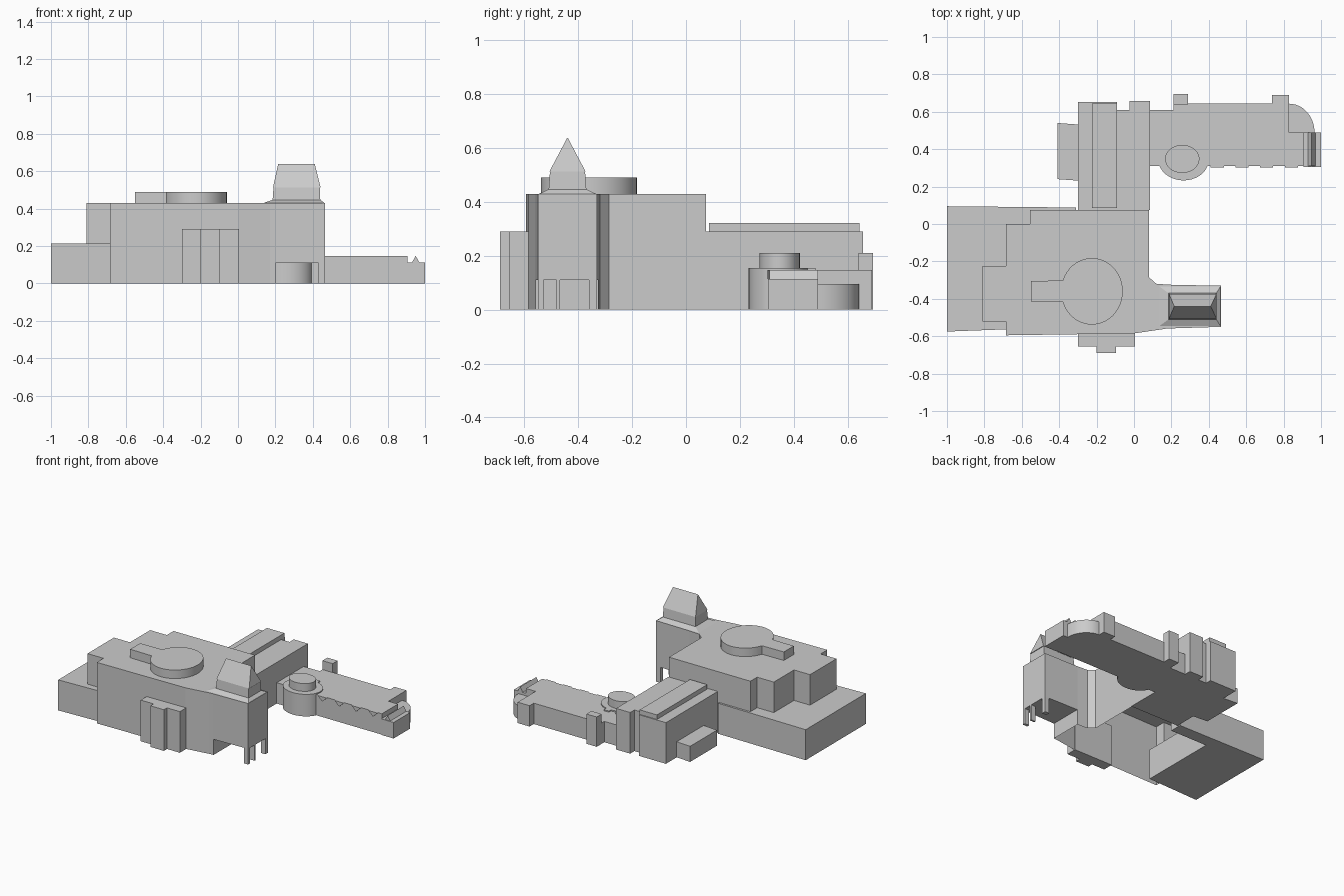
import bpy, bmesh, math


def make(name, verts, faces, smooth=False):
    me = bpy.data.meshes.new(name)
    me.from_pydata(verts, [], faces)
    bm = bmesh.new()
    bm.from_mesh(me)
    bmesh.ops.recalc_face_normals(bm, faces=bm.faces[:])
    bm.to_mesh(me)
    bm.free()
    ob = bpy.data.objects.new(name, me)
    bpy.context.collection.objects.link(ob)
    if smooth:
        bpy.ops.object.select_all(action='DESELECT')
        bpy.context.view_layer.objects.active = ob
        ob.select_set(True)
        bpy.ops.object.shade_smooth_by_angle(angle=math.radians(30))
    return ob


def loft(name, rings, bottom=True, smooth=False):
    # stack of matching closed outlines joined by side walls
    n = len(rings[0])
    verts = [p for r in rings for p in r]
    faces = [(k * n + i, k * n + (i + 1) % n, (k + 1) * n + (i + 1) % n, (k + 1) * n + i)
             for k in range(len(rings) - 1) for i in range(n)]
    faces.append(tuple(range(len(verts) - n, len(verts))))
    if bottom:
        faces.append(tuple(range(n)))
    return make(name, verts, faces, smooth)


def prism(name, pts, z0, z1, bottom=True, smooth=False):
    return loft(name, [[(x, y, z) for x, y in pts] for z in (z0, z1)], bottom, smooth)


def rect(x0, x1, y0, y1):
    return [(x0, y0), (x1, y0), (x1, y1), (x0, y1)]


def box(name, x0, x1, y0, y1, z0, z1):
    return prism(name, rect(x0, x1, y0, y1), z0, z1)


def arc(cx, cy, rx, ry, a0, a1, n):
    return [(cx + rx * math.cos(math.radians(a0 + (a1 - a0) * i / n)),
             cy + ry * math.sin(math.radians(a0 + (a1 - a0) * i / n))) for i in range(n + 1)]


# low side hall
prism("side_hall", [(-1, -0.575), (-0.6, -0.56), (-0.6, 0.0), (-0.31, 0.0),
                    (-0.31, 0.088), (-1, 0.095)], 0, 0.215)

# stepped main block, open underneath, tapering into the tower neck
prism("main_block", [(0.08, 0.075), (-0.555, 0.075), (-0.555, 0), (-0.685, 0),
                     (-0.685, -0.225), (-0.81, -0.225), (-0.81, -0.52), (-0.685, -0.52),
                     (-0.685, -0.595), (0, -0.585), (0.17, -0.56), (0.2, -0.558),
                     (0.2, -0.325), (0.12, -0.32), (0.08, -0.285)], 0, 0.43, bottom=False)

# keyhole shaped dome drum on the main roof
key = arc(-0.225, -0.36, 0.165, 0.178, -161, 161, 40)
prism("roof_drum", key + [(-0.55, -0.305), (-0.55, -0.415)], 0.43, 0.49, smooth=True)

# front bays
box("front_bay_wide", -0.3, 0.005, -0.655, -0.58, 0, 0.29)
box("front_bay_narrow", -0.2, -0.095, -0.69, -0.65, 0, 0.29)

# raised tower wing on end pillars
prism("tower_wing", [(0.2, -0.558), (0.465, -0.55), (0.465, -0.33), (0.2, -0.325)], 0.11, 0.43)
for i, (a, b) in enumerate([(-0.55, -0.53), (-0.48, -0.467), (-0.36, -0.33)]):
    box(f"pillar_{i}", 0.43, 0.465, a, b, 0, 0.11)

# tower: flared base, lantern walls and hipped roof
tower = [(0.13, 0.465, -0.55, -0.33, 0.428), (0.185, 0.44, -0.51, -0.37, 0.447),
         (0.19, 0.437, -0.505, -0.375, 0.515)]
loft("tower_base", [[(x, y, z) for x, y in rect(a, b, c, d)] for a, b, c, d, z in tower])
make("tower_roof", [(0.187, -0.507, 0.513), (0.442, -0.507, 0.513), (0.442, -0.373, 0.513),
                    (0.187, -0.373, 0.513), (0.215, -0.44, 0.64), (0.41, -0.44, 0.64)],
     [(0, 1, 5, 4), (2, 3, 4, 5), (1, 2, 5), (3, 0, 4), (0, 1, 2, 3)])

# north wing with raised roof strip
box("north_wing_west", -0.3, -0.09, 0.075, 0.652, 0, 0.29)
box("north_roof_strip", -0.225, -0.09, 0.085, 0.645, 0.29, 0.322)
box("north_wing_east", -0.09, 0.085, 0.075, 0.61, 0, 0.29)
box("north_bay", -0.025, 0.085, 0.61, 0.657, 0, 0.29)
prism("west_annex", [(-0.41, 0.24), (-0.3, 0.232), (-0.3, 0.532), (-0.41, 0.54)], 0, 0.11)

# east wing, its end block and the rounded corner
box("link_block", 0.085, 0.21, 0.31, 0.61, 0, 0.147)
prism("east_wing", [(0.21, 0.31), (0.905, 0.31), (0.905, 0.49), (0.83, 0.49),
                    (0.83, 0.643), (0.21, 0.643)], 0, 0.147)
box("east_end", 0.905, 1.0, 0.305, 0.49, 0, 0.113)
prism("rounded_corner", [(0.83, 0.49)] + arc(0.83, 0.49, 0.135, 0.153, 0, 90, 12),
      0, 0.095, smooth=True)
box("back_bay_tall", 0.21, 0.29, 0.64, 0.695, 0, 0.21)
box("back_bay_low", 0.737, 0.83, 0.64, 0.69, 0, 0.147)

# small roof ridge at the far end and triangular awnings on the wing's front
make("end_ridge", [(x, y, z) for y in (0.31, 0.49)
                   for x, z in ((0.93, 0.112), (0.97, 0.112), (0.95, 0.147))],
     [(0, 1, 2), (3, 4, 5), (0, 1, 4, 3), (1, 2, 5, 4), (2, 0, 3, 5)])
for i in range(4):
    c = 0.445 + 0.132 * i
    make(f"awning_{i}", [(c - 0.035, 0.31, 0.147), (c + 0.035, 0.31, 0.147), (c, 0.31, 0.113),
                         (c - 0.035, 0.302, 0.147), (c + 0.035, 0.302, 0.147), (c, 0.302, 0.113)],
         [(0, 1, 2), (3, 4, 5), (0, 1, 4, 3), (1, 2, 5, 4), (2, 0, 3, 5)])

# round pavilion with upper drum and two small chimneys
prism("pavilion", arc(0.265, 0.345, 0.135, 0.112, 0, 360, 40)[:-1], 0, 0.155, smooth=True)
prism("pavilion_drum", arc(0.258, 0.348, 0.092, 0.075, 0, 360, 32)[:-1], 0.155, 0.21, smooth=True)
for i, x in enumerate((0.175, 0.265)):
    box(f"pavilion_pier_{i}", x, x + 0.04, 0.43, 0.48, 0, 0.155)
